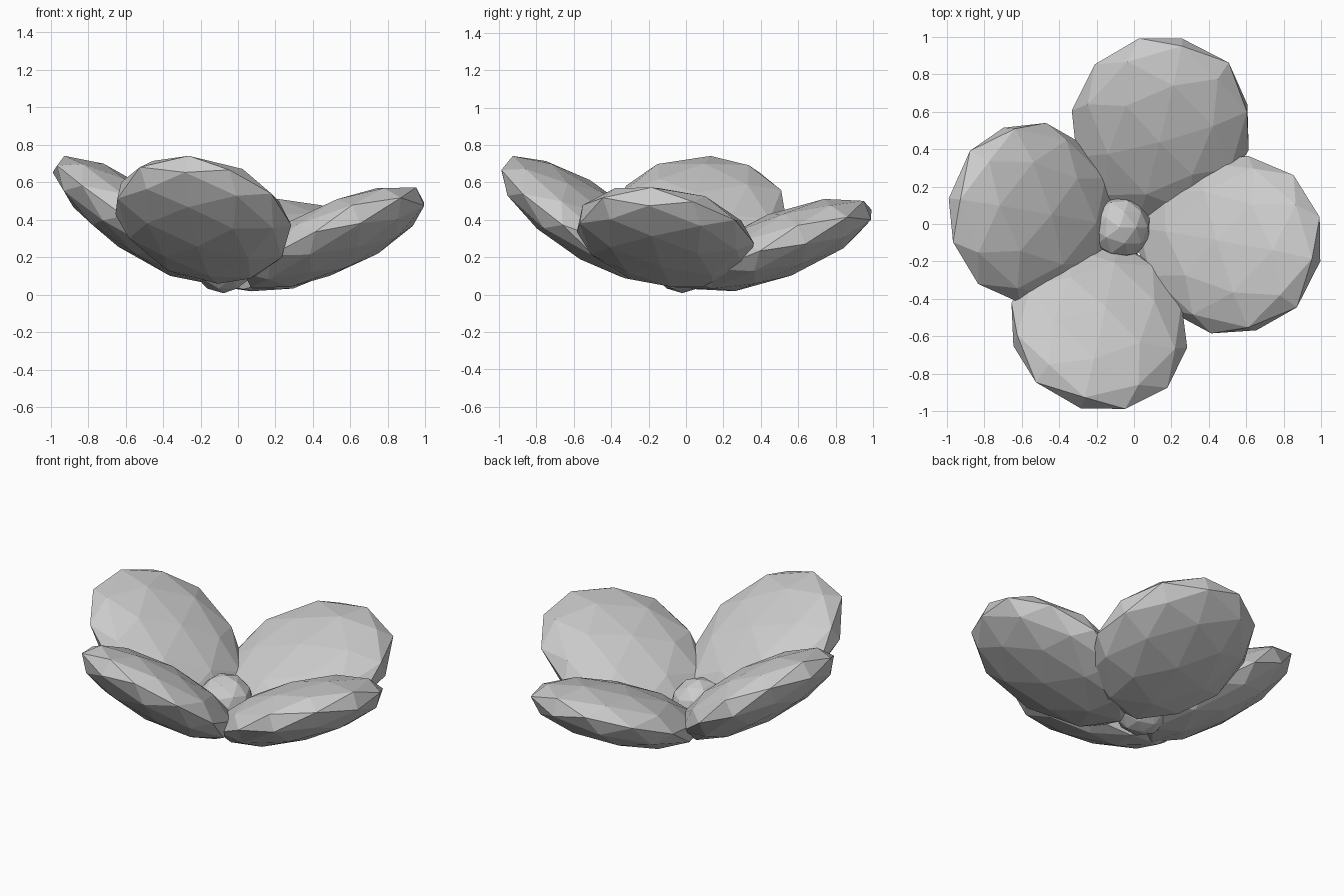
import bpy
from math import radians
from mathutils import Matrix, Vector

if "Cube" in bpy.data.objects:
    bpy.data.objects.remove(bpy.data.objects["Cube"])

TAPER = 0.06


def ball(name):
    bpy.ops.mesh.primitive_ico_sphere_add(subdivisions=2, radius=1)
    obj = bpy.context.object
    obj.name = name
    return obj


def petal(name, centre, yaw, pitch, roll):
    """Flattened low-poly ball, slightly narrower at its base, lifted by pitch."""
    obj = ball(name)
    for v in obj.data.vertices:
        v.co.z *= 1 + TAPER * v.co.x
    obj.matrix_world = (
        Matrix.Translation(Vector(centre))
        @ Matrix.Rotation(radians(yaw), 4, 'Z')
        @ Matrix.Rotation(radians(-pitch), 4, 'Y')
        @ Matrix.Rotation(radians(roll - 90), 4, 'X')
        @ Matrix.Diagonal((0.545, 0.175, 0.485, 1)))


# Four petals of a slightly tilted flower
petal("petal_right", (0.51, -0.11, 0.305), -10, 25, -4)
petal("petal_back", (0.14, 0.50, 0.265), 76, 21, 4)
petal("petal_left", (-0.54, 0.06, 0.40), 170, 35, 3)
petal("petal_front", (-0.185, -0.54, 0.40), -102, 35, -4)

# Round flower centre
centre = ball("flower_centre")
centre.scale = (0.168, 0.168, 0.168)
centre.location = (-0.077, -0.02, 0.176)
